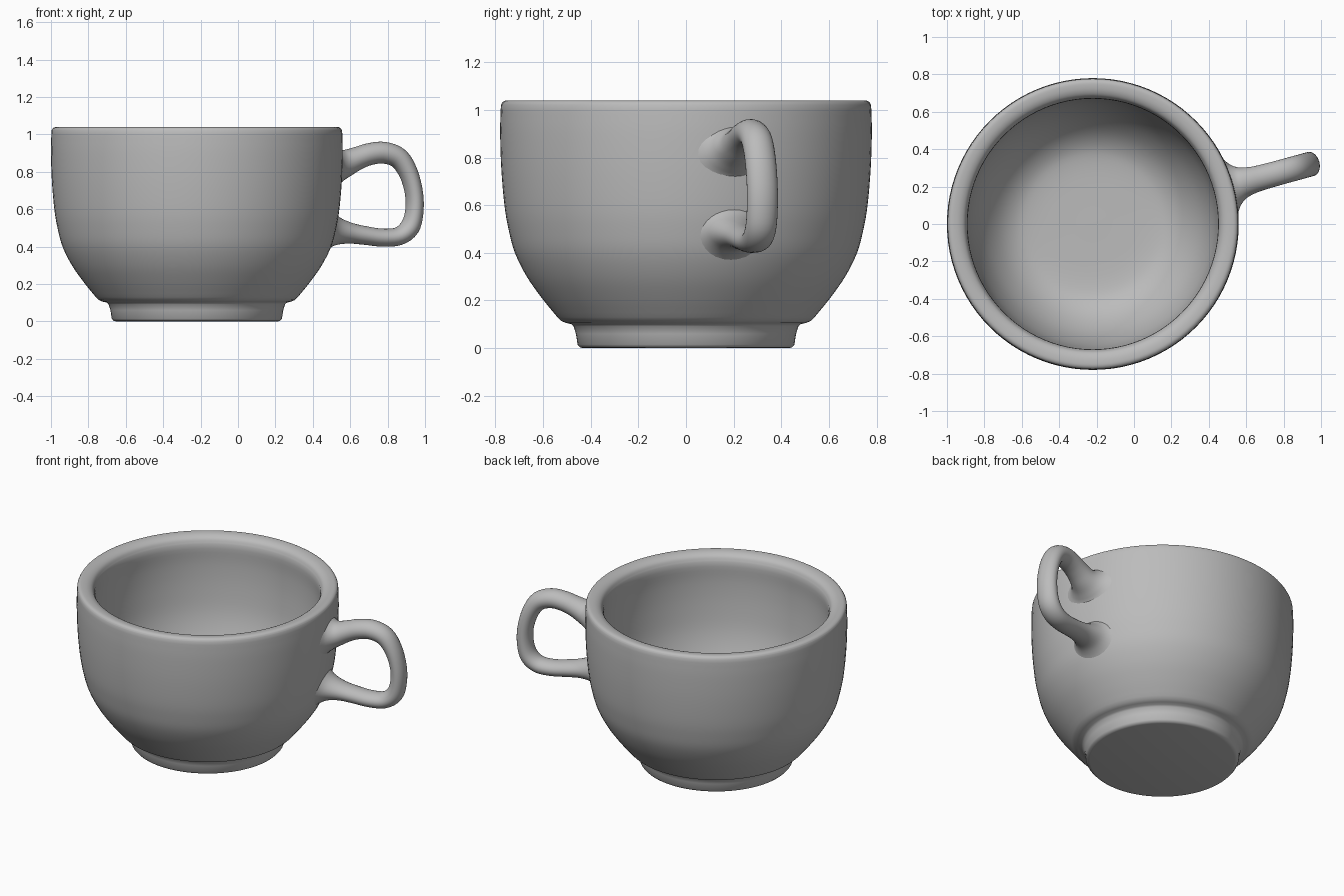
import bpy, bmesh, math
from mathutils import Vector

if "Cube" in bpy.data.objects:
    bpy.data.objects.remove(bpy.data.objects["Cube"])

CX = -0.22                      # cup axis
ANGLE = math.radians(15.4)      # direction the handle points
SEG = 96

glaze = bpy.data.materials.new("grey_ceramic")
glaze.diffuse_color = (0.5, 0.5, 0.5, 1)
glaze.use_nodes = True
glaze.node_tree.nodes["Principled BSDF"].inputs["Base Color"].default_value = glaze.diffuse_color


def spline(pts, n):
    """Catmull-Rom curve through points of any dimension."""
    pts = [Vector(p) for p in pts]
    p = [2 * pts[0] - pts[1]] + pts + [2 * pts[-1] - pts[-2]]
    out = []
    for i in range(1, len(p) - 2):
        for k in range(n):
            t = k / n
            a, b, c, d = p[i - 1:i + 3]
            out.append(0.5 * (2 * b + (c - a) * t + (2 * a - 5 * b + 4 * c - d) * t ** 2
                              + (3 * b - a - 3 * c + d) * t ** 3))
    return out + [pts[-1]]


def finish(bm, name, angle):
    bmesh.ops.recalc_face_normals(bm, faces=bm.faces)
    mesh = bpy.data.meshes.new(name)
    bm.to_mesh(mesh)
    bm.free()
    obj = bpy.data.objects.new(name, mesh)
    bpy.context.collection.objects.link(obj)
    mesh.materials.append(glaze)
    bpy.ops.object.select_all(action='DESELECT')
    obj.select_set(True)
    bpy.context.view_layer.objects.active = obj
    bpy.ops.object.shade_smooth_by_angle(angle=math.radians(angle))
    return obj


def skin(bm, rings):
    for a, b in zip(rings, rings[1:]):
        n = len(a)
        for i in range(n):
            bm.faces.new((a[i], a[(i + 1) % n], b[(i + 1) % n], b[i]))
    bm.faces.new(rings[0])
    bm.faces.new(rings[-1])


# Cup: foot, outer wall, rounded rim and inner bowl as one turned profile
foot = [(0.43, 0.0), (0.445, 0.003), (0.455, 0.015), (0.462, 0.06), (0.472, 0.092),
        (0.482, 0.101), (0.505, 0.106), (0.525, 0.115)]
wall = spline([(0.54, 0.13), (0.605, 0.21), (0.668, 0.3), (0.718, 0.4), (0.745, 0.5),
               (0.762, 0.6), (0.775, 0.75), (0.78, 0.9), (0.778, 1.0)], 4)
rim = spline([(0.776, 1.022), (0.768, 1.034), (0.75, 1.04), (0.715, 1.036),
              (0.687, 1.02), (0.672, 0.99)], 4)
bowl = spline([(0.67, 0.96), (0.675, 0.85), (0.668, 0.7), (0.645, 0.53), (0.59, 0.37),
               (0.51, 0.25), (0.42, 0.18), (0.32, 0.155), (0.15, 0.15), (0.02, 0.15)], 4)
bm = bmesh.new()
rings = []
for r, z in foot + [tuple(p) for p in wall + rim + bowl]:
    rings.append([bm.verts.new((CX + r * math.cos(2 * math.pi * i / SEG),
                                r * math.sin(2 * math.pi * i / SEG), z)) for i in range(SEG)])
skin(bm, rings)
finish(bm, "cup_body", 40)

# Handle: (distance from axis, height, half thickness, half width), flared into the wall
path = spline([(0.755, 0.835, 0.125, 0.17), (0.785, 0.838, 0.095, 0.118),
               (0.83, 0.848, 0.073, 0.085), (0.89, 0.872, 0.062, 0.071),
               (0.96, 0.895, 0.059, 0.067), (1.04, 0.902, 0.058, 0.066),
               (1.12, 0.872, 0.056, 0.066), (1.175, 0.79, 0.05, 0.066),
               (1.205, 0.68, 0.047, 0.066), (1.205, 0.58, 0.048, 0.066),
               (1.18, 0.502, 0.052, 0.066), (1.12, 0.456, 0.049, 0.066),
               (1.03, 0.448, 0.048, 0.066), (0.93, 0.46, 0.05, 0.068),
               (0.85, 0.472, 0.056, 0.076), (0.78, 0.482, 0.075, 0.098),
               (0.735, 0.488, 0.105, 0.13), (0.7, 0.492, 0.14, 0.18)], 4)
out = Vector((math.cos(ANGLE), math.sin(ANGLE), 0))
side = Vector((-math.sin(ANGLE), math.cos(ANGLE), 0))
up = Vector((0, 0, 1))
bm = bmesh.new()
rings = []
for i, (r, z, thick, wide) in enumerate(path):
    a, b = path[max(i - 1, 0)], path[min(i + 1, len(path) - 1)]
    normal = (up * (b[0] - a[0]) - out * (b[1] - a[1])).normalized()
    centre = Vector((CX, 0, 0)) + out * r + up * z
    rings.append([bm.verts.new(centre + normal * thick * math.sin(2 * math.pi * k / 28)
                               + side * wide * math.cos(2 * math.pi * k / 28)) for k in range(28)])
skin(bm, rings)
finish(bm, "handle", 60)
